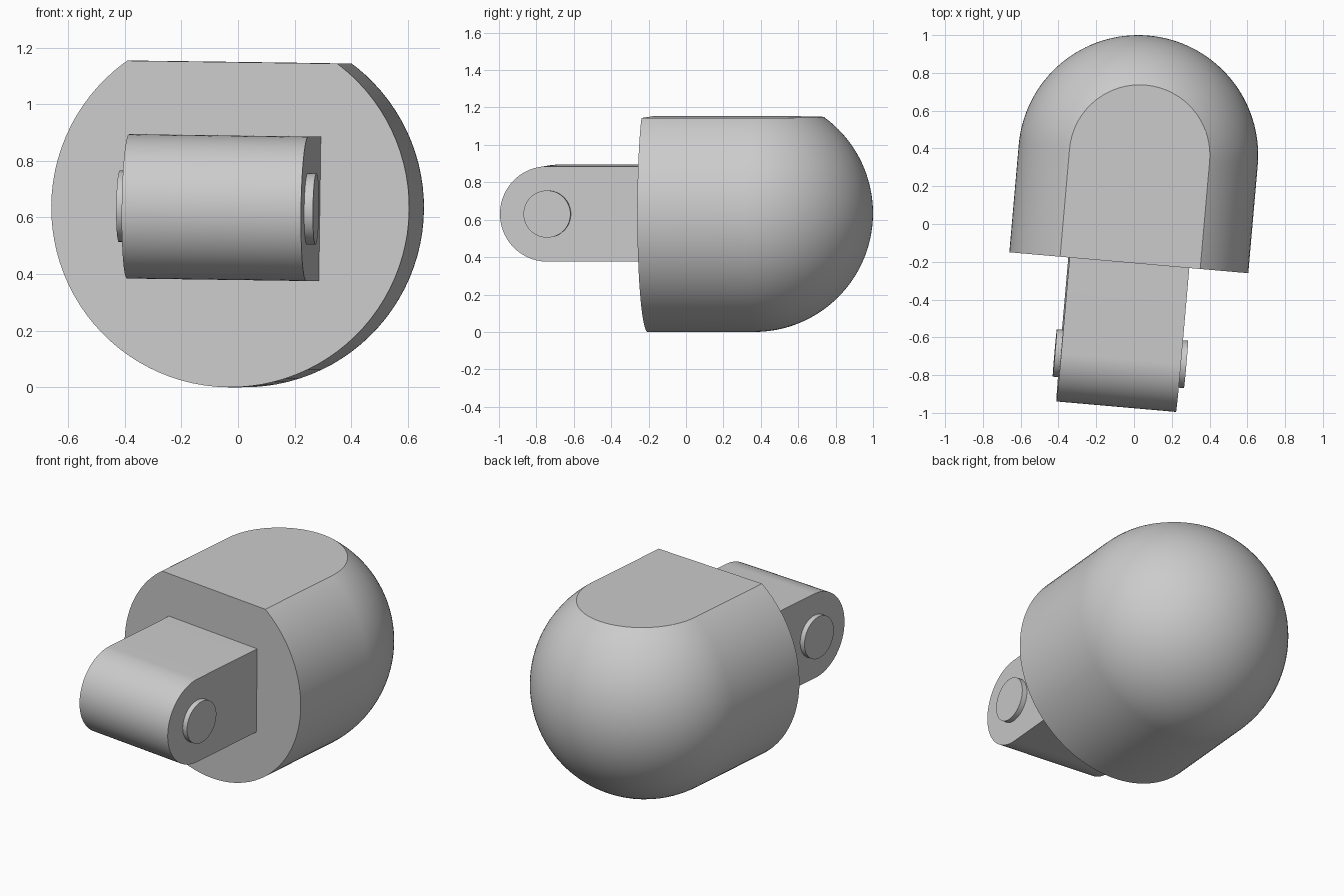
import bpy, bmesh, math
from mathutils import Matrix, Vector

cube = bpy.data.objects.get("Cube")
if cube:
    bpy.data.objects.remove(cube, do_unlink=True)

R = 0.635            # body radius
BARREL = 0.572       # straight length of the body
FLAT = 0.514         # height of the flat above the body axis
TONGUE_R, TONGUE_HALF, TONGUE_LEN = 0.255, 0.318, 0.765
PIN_R, PIN_HALF = 0.126, 0.349

# Whole model is turned and rolled slightly
POSE = (Matrix.Translation((-0.0275, -0.205, R))
        @ Matrix.Rotation(math.radians(-5), 4, 'Z')
        @ Matrix.Rotation(math.radians(0.8), 4, 'Y'))

grey = bpy.data.materials.new("plain grey")
grey.use_nodes = True
colour = (0.6, 0.6, 0.6, 1)
grey.diffuse_color = colour
grey.node_tree.nodes["Principled BSDF"].inputs["Base Color"].default_value = colour


def finish(name, bm):
    bmesh.ops.recalc_face_normals(bm, faces=bm.faces)
    mesh = bpy.data.meshes.new(name)
    bm.to_mesh(mesh)
    bm.free()
    mesh.materials.append(grey)
    obj = bpy.data.objects.new(name, mesh)
    bpy.context.collection.objects.link(obj)
    obj.matrix_world = POSE
    bpy.ops.object.select_all(action='DESELECT')
    obj.select_set(True)
    bpy.context.view_layer.objects.active = obj
    bpy.ops.object.shade_smooth_by_angle(angle=math.radians(25))


def extrude_outline(name, outline, half):
    """Extrude a (y, z) outline sideways, symmetric about x = 0."""
    bm = bmesh.new()
    face = bm.faces.new([bm.verts.new((-half, y, z)) for y, z in outline])
    side = bmesh.ops.extrude_face_region(bm, geom=[face])["geom"]
    moved = [v for v in side if isinstance(v, bmesh.types.BMVert)]
    bmesh.ops.translate(bm, verts=moved, vec=(2 * half, 0, 0))
    finish(name, bm)


def arc(cy, r, start, end, steps):
    angles = [math.radians(start + (end - start) * i / steps) for i in range(steps + 1)]
    return [(cy + r * math.cos(a), r * math.sin(a)) for a in angles]


# Round-ended body: lathe about the y axis, then slice off the top
bm = bmesh.new()
profile = [(0, 0), (0, R)] + arc(BARREL, R, 90, 0, 32)
verts = [bm.verts.new((0, y, z)) for y, z in profile]
edges = [bm.edges.new(pair) for pair in zip(verts, verts[1:])]
bmesh.ops.spin(bm, geom=verts + edges, cent=(0, 0, 0), axis=(0, 1, 0),
               angle=2 * math.pi, steps=96, use_merge=True)
bmesh.ops.remove_doubles(bm, verts=bm.verts, dist=0.0001)
cut = bmesh.ops.bisect_plane(bm, geom=bm.verts[:] + bm.edges[:] + bm.faces[:],
                             plane_co=Vector((0, 0, FLAT)), plane_no=(0, 0, 1),
                             clear_outer=True)
rim = [e for e in cut["geom_cut"] if isinstance(e, bmesh.types.BMEdge)]
bmesh.ops.contextual_create(bm, geom=rim)
finish("body", bm)

# Rounded tongue on the front, with a pin through it
pivot = TONGUE_R - TONGUE_LEN
extrude_outline("tongue", [(0.01, TONGUE_R)] + arc(pivot, TONGUE_R, 90, 270, 40)
                + [(0.01, -TONGUE_R)], TONGUE_HALF)
extrude_outline("pin", arc(pivot, PIN_R, 0, 360, 48)[:-1], PIN_HALF)
